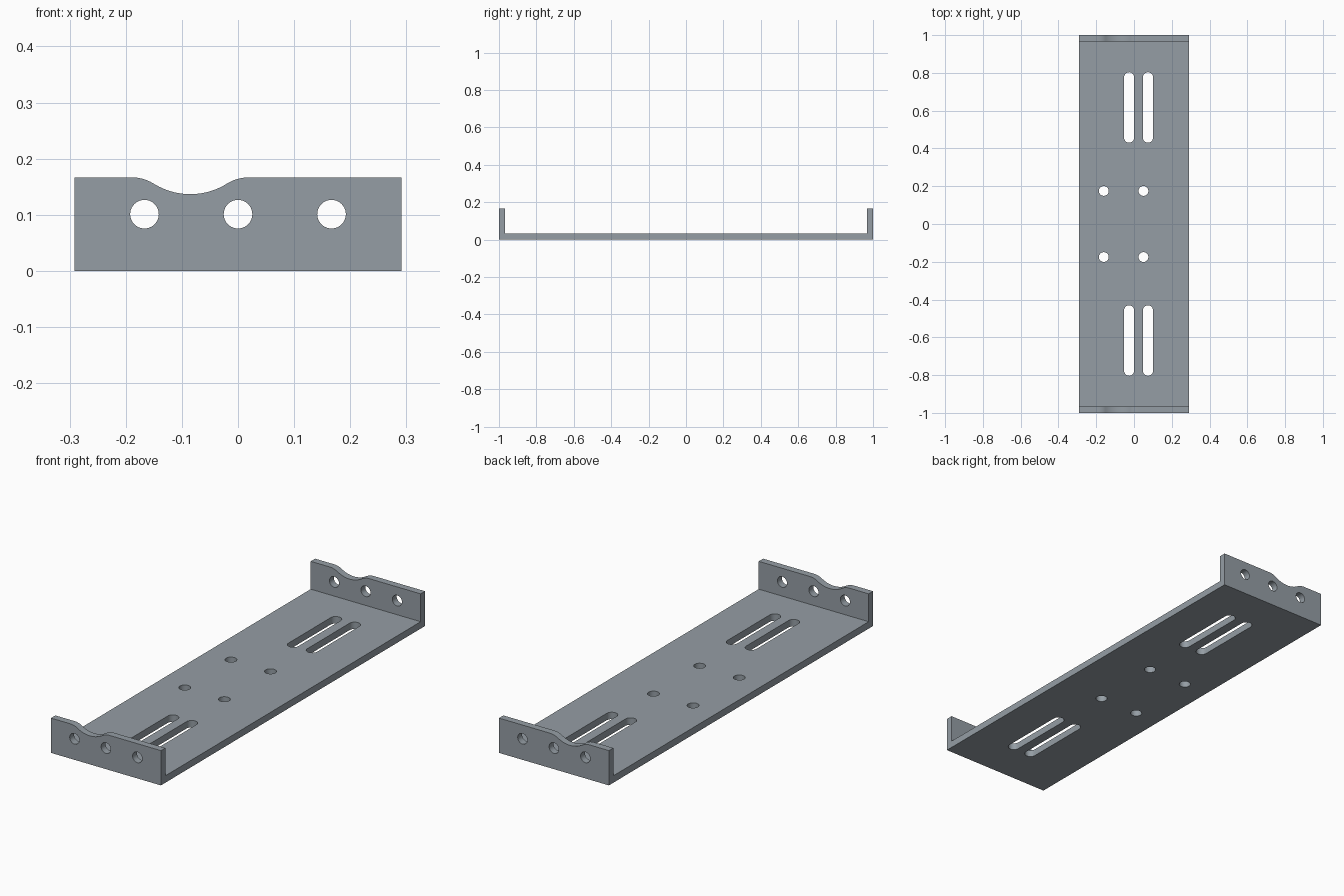
import bpy, bmesh
from math import sin, cos, pi, asin
from mathutils import Vector

if "Cube" in bpy.data.objects:
    bpy.data.objects.remove(bpy.data.objects["Cube"])

W, T, H = 0.2915, 0.0333, 0.1667   # half width, sheet thickness, flange height


def prism(bm, pts, to3d, a, b):
    """Closed prism: 2D outline swept from depth a to depth b."""
    lo = [bm.verts.new(to3d(u, v, a)) for u, v in pts]
    hi = [bm.verts.new(to3d(u, v, b)) for u, v in pts]
    n = len(pts)
    bm.faces.new(lo)
    bm.faces.new(hi[::-1])
    for i in range(n):
        j = (i + 1) % n
        bm.faces.new((lo[i], hi[i], hi[j], lo[j]))


def arc(cx, cy, r, a0, a1, n):
    return [(cx + r * cos(a0 + (a1 - a0) * i / n), cy + r * sin(a0 + (a1 - a0) * i / n))
            for i in range(n + 1)]


def make_object(name, bm):
    bmesh.ops.recalc_face_normals(bm, faces=bm.faces)
    mesh = bpy.data.meshes.new(name)
    bm.to_mesh(mesh)
    bm.free()
    ob = bpy.data.objects.new(name, mesh)
    bpy.context.collection.objects.link(ob)
    return ob


along_x = lambda u, v, d: Vector((d, u, v))
along_y = lambda u, v, d: Vector((u, d, v))
along_z = lambda u, v, d: Vector((u, v, d))

# Bracket: U-shaped sheet section swept across the width
bm = bmesh.new()
section = [(-1, 0), (1, 0), (1, H), (1 - T, H), (1 - T, T), (T - 1, T), (T - 1, H), (-1, H)]
prism(bm, section, along_x, -W, W)
bracket = make_object("bracket", bm)

metal = bpy.data.materials.new("blue grey metal")
metal.diffuse_color = (0.30, 0.34, 0.375, 1)
metal.use_nodes = True
metal.node_tree.nodes["Principled BSDF"].inputs["Base Color"].default_value = metal.diffuse_color
bracket.data.materials.append(metal)

# Cutters for all openings
bm = bmesh.new()
# round holes through both flanges
for x in (-0.1667, 0, 0.1667):
    prism(bm, arc(x, 0.101, 0.0255, 0, 2 * pi, 40)[:-1], along_y, -1.1, 1.1)
for s in (-1, 1):
    # round holes in the floor
    for x in (-0.16, 0.05):
        prism(bm, arc(x, s * 0.175, 0.026, 0, 2 * pi, 40)[:-1], along_z, -0.1, 0.06)
    # long slots in the floor
    for x in (-0.026, 0.074):
        r, mid, half = 0.0265, s * 0.617, 0.16
        slot = arc(x, mid + half, r, 0, pi, 20) + arc(x, mid - half, r, pi, 2 * pi, 20)
        prism(bm, slot, along_z, -0.1, 0.06)
# dip in the top edge: concave arc blended by two convex fillets
cx, half, depth, R = -0.085, 0.105, 0.03, 0.123
S = (half ** 2 + depth ** 2) / (2 * depth)
r, ang = S - R, asin(half / S)
dip = arc(cx - half, H - r, r, pi / 2, pi / 2 - ang, 10)
dip += arc(cx, H - depth + R, R, 1.5 * pi - ang, 1.5 * pi + ang, 24)[1:]
dip += arc(cx + half, H - r, r, pi / 2 + ang, pi / 2, 10)[1:]
dip += [(cx + half, 0.25), (cx - half, 0.25)]
prism(bm, dip, along_y, -1.1, 1.1)
cutter = make_object("opening_cutters", bm)
cutter.hide_render = True
cutter.hide_viewport = False

# Cut the openings and bake the result
mod = bracket.modifiers.new("openings", 'BOOLEAN')
mod.operation = 'DIFFERENCE'
mod.solver = 'EXACT'
mod.object = cutter
bpy.context.view_layer.objects.active = bracket
bracket.select_set(True)
bpy.ops.object.modifier_apply(modifier=mod.name)
bpy.data.objects.remove(cutter)
bpy.ops.object.shade_smooth_by_angle(angle=0.5)
